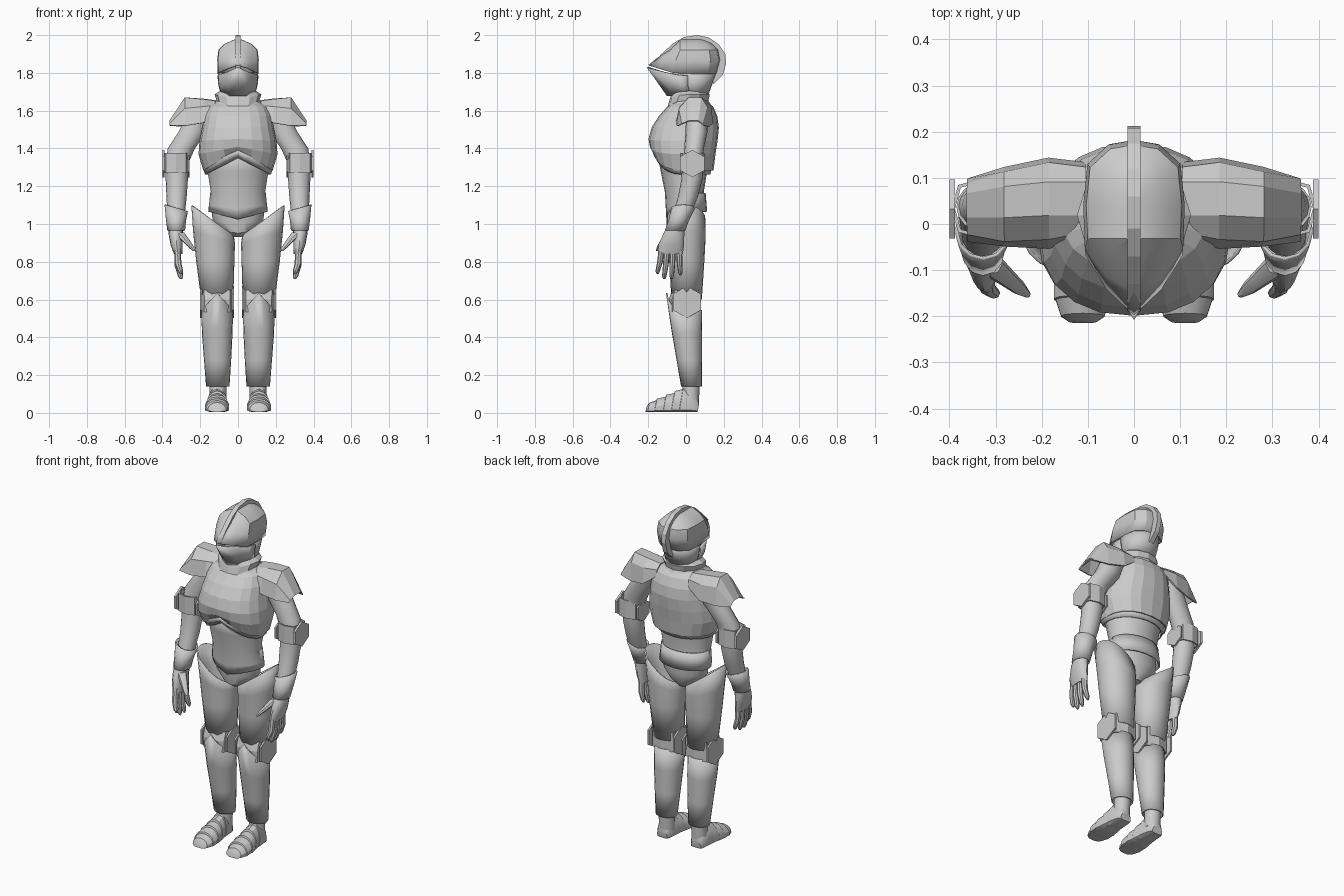
import bpy, bmesh, math


def loft(name, rings, closed=True, caps=False, mirror=True, shell=0.008, angle=35):
    """Skin rings of 3D points; optional end caps, x mirror and plate thickness."""
    bm = bmesh.new()
    rows = [[bm.verts.new(p) for p in r] for r in rings]
    n = len(rows[0])
    for a, b in zip(rows, rows[1:]):
        for i in range(n if closed else n - 1):
            j = (i + 1) % n
            bm.faces.new((a[i], a[j], b[j], b[i]))
    if caps:
        bm.faces.new(rows[0])
        bm.faces.new(rows[-1])
    bmesh.ops.remove_doubles(bm, verts=bm.verts, dist=0.0003)
    bmesh.ops.recalc_face_normals(bm, faces=bm.faces)
    me = bpy.data.meshes.new(name)
    bm.to_mesh(me)
    bm.free()
    if angle:
        me.shade_smooth()
        me.set_sharp_from_angle(angle=math.radians(angle))
    ob = bpy.data.objects.new(name, me)
    bpy.context.collection.objects.link(ob)
    if mirror:
        ob.modifiers.new("Mirror", 'MIRROR')
    if shell and not caps:
        s = ob.modifiers.new("Plate", 'SOLIDIFY')
        s.thickness = shell
        s.offset = 0
    return ob


def ring(z, cx, rx, yf, yb, n=20, p=1.0, lift=0, slope=0):
    """Horizontal oval; p < 1 squares it, lift raises the front as a V, slope tilts it sideways."""
    pts = []
    cy, ry = (yf + yb) / 2, (yb - yf) / 2
    for i in range(n):
        t = 2 * math.pi * i / n
        s, c = math.sin(t), math.cos(t)
        x = rx * math.copysign(abs(s) ** p, s)
        y = -ry * math.copysign(abs(c) ** p, c)
        front = (1 - abs(x) / rx) if c > 0 else 0
        pts.append((cx + x, cy + y, z + lift * front + slope * x))
    return pts


def limb(name, path, n=16, **kw):
    """Path points are (x, y, z, x radius, y radius)."""
    return loft(name, [ring(z, x, a, y - b, y + b, n) for x, y, z, a, b in path], caps=True, **kw)


def prism(name, outline, x0, x1, **kw):
    return loft(name, [[(x, y, z) for y, z in outline] for x in (x0, x1)], caps=True, angle=0, **kw)


def hexagon(cy, cz, w, h):
    return [(cy, cz + h), (cy + w, cz + h / 2), (cy + w, cz - h / 2),
            (cy, cz - h), (cy - w, cz - h / 2), (cy - w, cz + h / 2)]


# Helmet skull with pointed brow
def brow(z, x, yf, yb, lift=0):
    return [(0, yf, z + lift), (x * .55, yf * .6 - .022, z + lift * .6), (x * .97, min(-.03, yf * .35), z + lift * .1),
            (x, .04, z), (x * .92, yb * .72, z), (x * .5, yb * .95, z), (0, yb, z)]


loft("helmet_skull", [brow(1.795, .104, -.195, .158, .045), brow(1.87, .106, -.145, .178, .01),
                      brow(1.92, .1, -.085, .168), brow(1.95, .07, -.045, .14),
                      brow(1.972, .02, -.01, .09), brow(1.974, 0, .03, .05)], closed=False, angle=30)

# Helmet neck guard
loft("helmet_neck", [ring(1.685, 0, .085, -.03, .115), ring(1.74, 0, .095, -.05, .135),
                     ring(1.8, 0, .102, -.07, .158)], mirror=False)

# Lower face guard
loft("face_guard", [[(0, -.204, 1.83), (.056, -.12, 1.805), (.1, -.045, 1.79), (.105, .01, 1.785)],
                    [(0, -.15, 1.755), (.052, -.1, 1.74), (.097, -.035, 1.735), (.1, .01, 1.735)],
                    [(0, -.098, 1.68), (.045, -.07, 1.68), (.08, -.02, 1.685), (.088, .02, 1.69)]],
     closed=False, angle=30)

# Crest fin
prism("helmet_crest", [(-.19, 1.838), (-.13, 1.9), (-.07, 1.955), (-.01, 1.99), (.06, 2.0), (.12, 1.988),
                       (.175, 1.95), (.208, 1.9), (.213, 1.85), (.195, 1.79), (.145, 1.74),
                       (.13, 1.8), (.15, 1.87), (.12, 1.93), (.05, 1.955), (-.04, 1.93), (-.13, 1.87)],
      -.014, .014, mirror=False)

# Gorget
loft("collar", [ring(1.7, 0, .095, -.07, .105, 12), ring(1.685, 0, .12, -.085, .122, 12, lift=-.035),
                ring(1.655, 0, .11, -.1, .115, 12, lift=-.06)], mirror=False, angle=0)
loft("throat_plate", [ring(1.7, 0, .085, -.05, .1, 12), ring(1.66, 0, .1, -.085, .11, 12, lift=-.03),
                      ring(1.61, 0, .15, -.12, .14, 12, lift=-.03)], mirror=False, angle=0)

# Faceted breastplate and backplate
loft("cuirass", [ring(1.645, 0, .11, -.06, .11, p=.85), ring(1.62, 0, .155, -.095, .14, p=.85),
                 ring(1.57, 0, .175, -.14, .162, p=.85), ring(1.51, 0, .185, -.178, .17, p=.85),
                 ring(1.44, 0, .2, -.195, .163, p=.85, lift=.01), ring(1.37, 0, .205, -.187, .152, p=.85, lift=.04),
                 ring(1.285, 0, .18, -.165, .142, p=.85, lift=.11)], mirror=False, angle=0)
loft("rib_band", [ring(1.31, 0, .185, -.175, .135, lift=.08), ring(1.262, 0, .17, -.15, .125, lift=.09)],
     mirror=False)

# Waist
loft("abdomen", [ring(1.38, 0, .165, -.15, .12), ring(1.28, 0, .157, -.13, .108),
                 ring(1.17, 0, .14, -.108, .09), ring(1.1, 0, .15, -.103, .098, lift=-.02),
                 ring(1.085, 0, .152, -.1, .1, lift=-.06)], mirror=False)
loft("back_fauld", [ring(1.165, 0, .143, -.1, .1, lift=-.08), ring(1.065, 0, .153, -.095, .108, lift=-.04)],
     mirror=False)
loft("pelvis", [ring(1.09, 0, .14, -.08, .085), ring(1.02, 0, .135, -.08, .085, lift=-.02),
                ring(.97, 0, .09, -.07, .075, lift=-.02), ring(.93, 0, .03, -.04, .045)],
     caps=True, mirror=False)

# Shoulder plates
loft("pauldron", [
    [(.105, y, z) for y, z in ((-.03, 1.6), (-.015, 1.625), (.02, 1.645), (.09, 1.65), (.12, 1.625), (.13, 1.59))],
    [(.185, y, z) for y, z in ((-.05, 1.535), (-.03, 1.62), (.02, 1.657), (.09, 1.66), (.13, 1.62), (.14, 1.53))],
    [(.28, y, z) for y, z in ((-.045, 1.52), (-.035, 1.61), (.015, 1.667), (.08, 1.667), (.11, 1.62), (.12, 1.515))],
    [(.36, y, z) for y, z in ((-.035, 1.522), (-.02, 1.53), (.015, 1.545), (.065, 1.545), (.085, 1.53), (.095, 1.52))],
], closed=False, angle=0)

# Arms
limb("upper_arm", [(.2, .06, 1.58, .07, .06), (.238, .056, 1.49, .075, .058),
                   (.3, .043, 1.4, .072, .052), (.326, .036, 1.31, .058, .052)])
limb("forearm", [(.325, .037, 1.34, .06, .055), (.324, .032, 1.24, .059, .056),
                 (.325, .012, 1.15, .054, .053), (.328, -.022, 1.05, .046, .048)])
loft("elbow_band", [ring(z, .328, .064, -.028, .095, 8, .7) for z in (1.27, 1.375)], angle=0)
prism("elbow_outer_plate", hexagon(.033, 1.32, .064, .073), .388, .4)
prism("elbow_inner_plate", hexagon(.033, 1.31, .055, .065), .256, .266)

# Gauntlets
loft("gauntlet_cuff", [ring(1.085, .327, .058, -.075, .045, 12, slope=.3),
                       ring(1.02, .328, .049, -.088, .012, 12), ring(.965, .327, .043, -.108, -.008, 12)])
limb("palm", [(.327, -.05, 1.0, .036, .042), (.33, -.064, .95, .038, .055),
              (.325, -.078, .89, .032, .068), (.317, -.083, .84, .022, .066)])
for i, (y0, y1, tip) in enumerate(((-.128, -.15, .735), (-.1, -.115, .708), (-.07, -.076, .708), (-.037, -.03, .728))):
    mid = (.85 + tip) / 2
    limb(f"finger_{i + 1}", [(.32, y0, .87, .018, .016), (.318, (y0 + y1) / 2, mid, .018, .015),
                             (.304, y1, tip + .015, .014, .012), (.301, y1, tip, .006, .005)], n=8)
limb("thumb", [(.315, -.085, .955, .03, .026), (.278, -.115, .915, .022, .02),
               (.25, -.138, .88, .016, .016), (.232, -.152, .858, .008, .008)], n=8)

# Legs
loft("thigh_plate", [ring(1.02, .135, .108, -.1, .1, 20, .9, slope=.72),
                     ring(.93, .127, .107, -.093, .1, 20, slope=.3),
                     ring(.8, .12, .097, -.085, .093), ring(.6, .11, .081, -.073, .08)])
loft("knee_band", [ring(z, .11, .084, yf, .076, 8, .7) for z, yf in ((.535, -.085), (.6, -.088), (.65, -.07))], angle=0)
prism("knee_outer_plate", hexagon(.005, .587, .074, .085), .19, .2)
prism("knee_inner_plate", hexagon(.005, .587, .074, .085), .022, .032)
loft("greave", [ring(.545, .11, .08, -.102, .08, 20, lift=.09), ring(.42, .11, .077, -.075, .082, 20, lift=.03),
                ring(.28, .108, .068, -.046, .081), ring(.14, .107, .058, -.022, .08)])
limb("ankle", [(.107, .025, .05, .045, .042), (.107, .027, .12, .045, .045), (.107, .028, .2, .045, .045)])


# Sabatons with lapped plates: (y, height, half width)
def sole_ring(y, h, w):
    lean = .12 * h
    return [(.111 + w * math.cos(a) * (.85 if math.sin(a) < -.3 else 1), y + lean * math.sin(a),
             .006 + max(0, .35 + math.sin(a)) / 1.35 * (h - .006))
            for a in (math.radians(-40 + k * 26) for k in range(11))]


loft("sabaton", [sole_ring(*s) for s in (
    (-.212, .035, .03), (-.2, .055, .048), (-.165, .066, .06), (-.163, .075, .064), (-.118, .086, .063),
    (-.116, .096, .066), (-.075, .104, .059), (-.073, .116, .06), (-.032, .126, .052), (-.03, .135, .054),
    (.01, .125, .049), (.045, .1, .044), (.064, .05, .034))], caps=True, angle=30)
